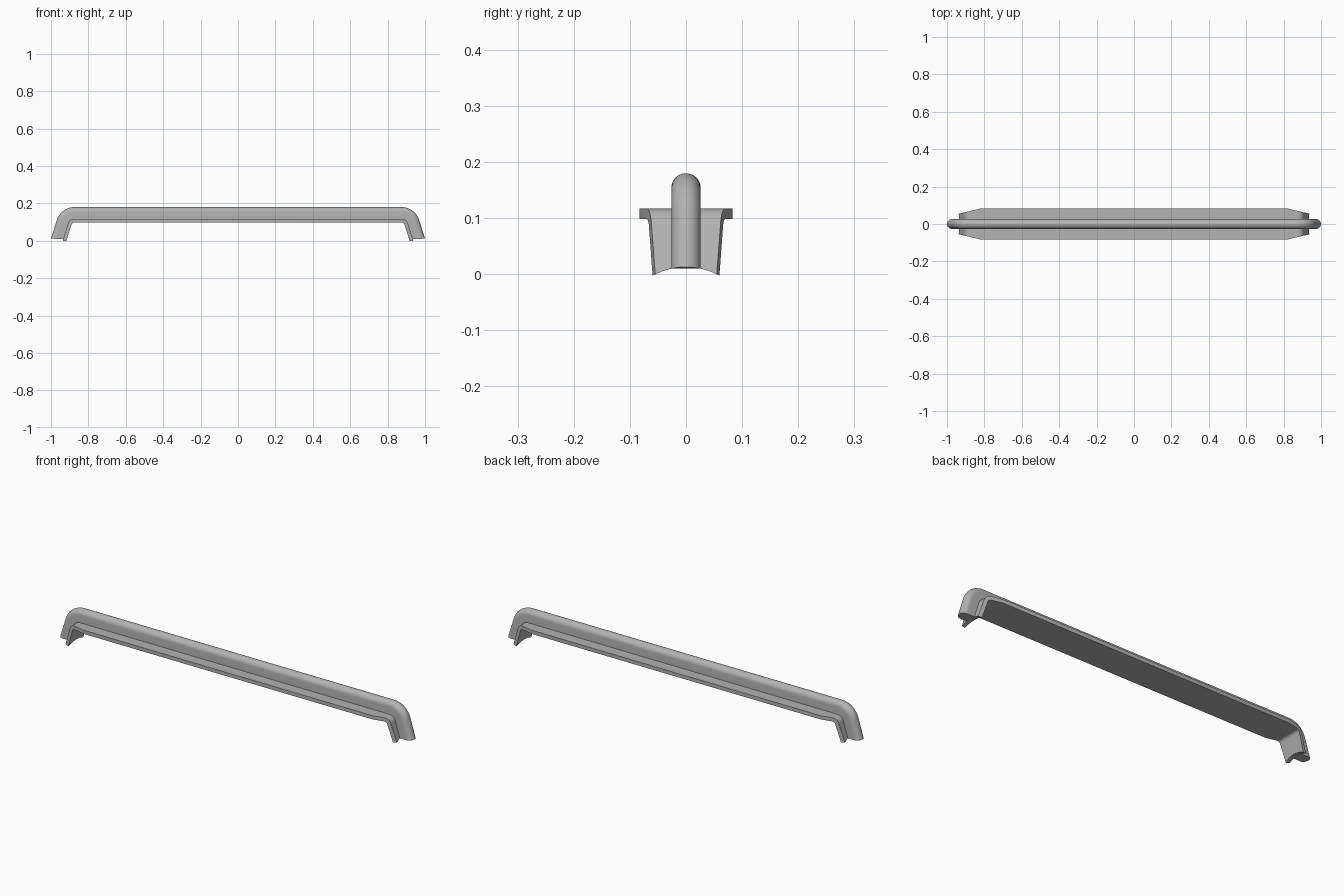
import bpy, bmesh, math

cube = bpy.data.objects.get("Cube")
if cube:
    bpy.data.objects.remove(cube, do_unlink=True)

BEND_X, BEND_Z = 0.875, 0.082      # centre of the corner bends
TURN = math.radians(72.5)          # how far each leg turns down
FLANGE_IN, FLANGE_OUT, RIB_OUT = 0.016, 0.035, 0.098
RIB_HALF = 0.026
TAPER_X = 0.82                     # the flange narrows beyond this
BEND_STEPS = 12

grey = bpy.data.materials.new("satin grey")
grey.use_nodes = True
colour = (0.45, 0.45, 0.45, 1)
grey.diffuse_color = colour
grey.node_tree.nodes["Principled BSDF"].inputs["Base Color"].default_value = colour


def half_width(x):
    return 0.083 - 0.24 * max(0, abs(x) - TAPER_X)


def foot_height(y):
    """Saddle-shaped cut under the feet."""
    return 0.013 * (1 - (y / 0.055) ** 2)


def stations():
    """Sections from the left foot to the right: side, bend x, angle, is_foot."""
    half = [(TAPER_X, 0, False)]
    half += [(BEND_X, TURN * i / BEND_STEPS, False) for i in range(BEND_STEPS + 1)]
    half.append((BEND_X, TURN, True))
    return [(-1, *s) for s in reversed(half)] + [(1, *s) for s in half]


def place(station, y, radius, is_fraction):
    side, cx, angle, foot = station
    x = cx + radius * math.sin(angle)
    z = BEND_Z + radius * math.cos(angle)
    slope = math.tan(math.pi / 2 - angle)
    if is_fraction:
        y *= half_width(x + z * slope if foot else x)
    if foot:
        end = foot_height(y)
        x += (z - end) * slope
        z = end
    return (side * x, y, z)


def sweep(name, profile, is_fraction):
    """Sweep a closed (y, radius) profile along the handle."""
    bm = bmesh.new()
    rings = [[bm.verts.new(place(s, y, r, is_fraction)) for y, r in profile]
             for s in stations()]
    n = len(profile)
    for a, b in zip(rings, rings[1:]):
        for i in range(n):
            j = (i + 1) % n
            bm.faces.new((a[i], a[j], b[j], b[i]))
    # Close the feet in strips, pairing points across the profile
    for ring in (rings[0], rings[-1]):
        for i in range(n // 2 - 1):
            bm.faces.new((ring[i], ring[i + 1], ring[n - 2 - i], ring[n - 1 - i]))
    bmesh.ops.recalc_face_normals(bm, faces=bm.faces)
    mesh = bpy.data.meshes.new(name)
    bm.to_mesh(mesh)
    bm.free()
    mesh.materials.append(grey)
    obj = bpy.data.objects.new(name, mesh)
    bpy.context.collection.objects.link(obj)
    bpy.ops.object.select_all(action="DESELECT")
    obj.select_set(True)
    bpy.context.view_layer.objects.active = obj
    bpy.ops.object.shade_smooth_by_angle(angle=math.radians(30))
    return obj


# Wide flange running under the bar and down the inside of both legs
across = [i / 4 for i in range(-4, 5)]
flange = [(f, FLANGE_IN) for f in across] + [(f, FLANGE_OUT) for f in reversed(across)]
sweep("flange", flange, True)

# Narrow rib with a fully rounded outer edge
steps = 15
rib = [(-RIB_HALF, FLANGE_OUT - 0.001)]
for i in range(steps + 1):
    t = math.pi * i / steps
    rib.append((-RIB_HALF * math.cos(t), RIB_OUT - RIB_HALF + RIB_HALF * math.sin(t)))
rib.append((RIB_HALF, FLANGE_OUT - 0.001))
sweep("rib", rib, False)
